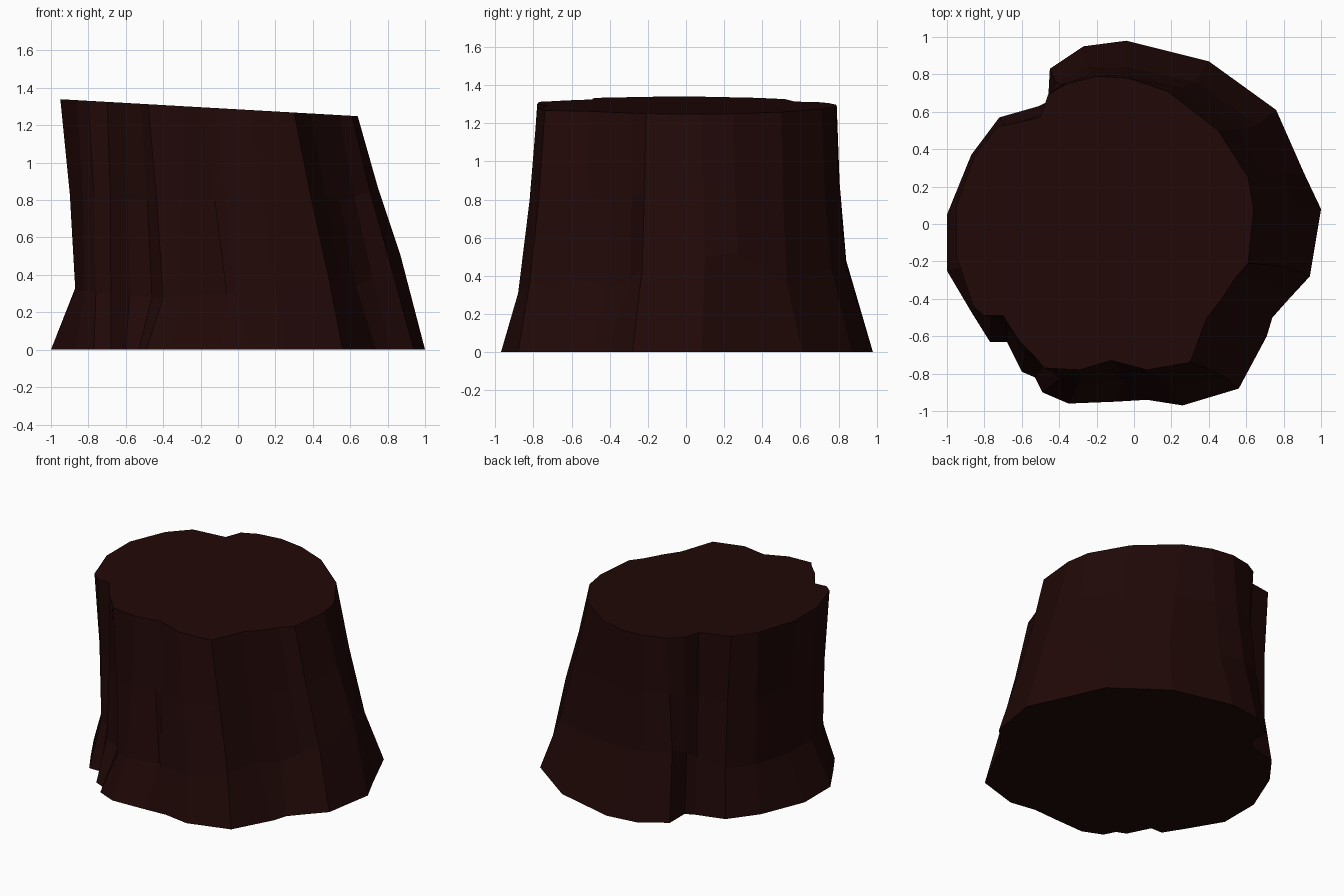
import bpy
import bmesh
from mathutils import Vector

default_cube = bpy.data.objects.get("Cube")
if default_cube:
    bpy.data.objects.remove(default_cube, do_unlink=True)


def make_material(name, colour):
    material = bpy.data.materials.new(name)
    material.use_nodes = True
    material.diffuse_color = colour
    shader = material.node_tree.nodes["Principled BSDF"]
    shader.inputs["Base Color"].default_value = colour
    shader.inputs["Roughness"].default_value = 0.9
    return material


# Outlines in hundredths, counter-clockwise, one point for each bark ridge or groove
root_outline = [
    (100, 8), (91, 27), (76, 61), (40, 87), (-4, 98), (-27, 95), (-45, 83),
    (-45, 66), (-51, 63), (-72, 57), (-87, 37), (-100, 5), (-100, -25), (-87, -47),
    (-77, -63), (-68, -63), (-60, -79), (-53, -82), (-49, -90), (-35, -96), (-10, -95),
    (7, -94), (26, -97), (56, -88), (71, -60), (74, -50), (82, -41), (94, -28),
]
# The waist above the root flare also varies in height
waist_outline = [
    (87, 10, 50), (79, 27, 52), (66, 53, 35), (33, 76, 44), (-4, 84, 45), (-25, 84, 48),
    (-42, 76, 50), (-46, 65, 45), (-50, 58, 40), (-69, 53, 35), (-81, 35, 34),
    (-87, 5, 33), (-87, -22, 32), (-82, -42, 31), (-76, -51, 30), (-68, -55, 30),
    (-58, -70, 29), (-46, -73, 28), (-40, -83, 28), (-30, -87, 29), (-6, -83, 30),
    (-2, -87, 30), (20, -88, 31), (49, -82, 36), (55, -57, 38), (63, -41, 34),
    (72, -29, 38), (82, -23, 44),
]
cut_outline = [
    (64, 8), (61, 25), (45, 50), (18, 71), (-3, 78), (-20, 79), (-36, 75),
    (-46, 69), (-50, 57), (-73, 52), (-85, 37), (-95, 10), (-95, -17), (-86, -44),
    (-80, -49), (-70, -49), (-61, -63), (-52, -72), (-48, -77), (-29, -78), (-19, -75),
    (-12, -73), (7, -78), (30, -74), (39, -50), (47, -40), (54, -29), (61, -21),
]

# Ground ring, root flare, slightly drawn-in trunk and slanted saw cut
roots = [Vector((x / 100, y / 100, 0)) for x, y in root_outline]
waist = [Vector(point) / 100 for point in waist_outline]
cut = [Vector((x / 100, y / 100, 1.285 - 0.057 * x / 100)) for x, y in cut_outline]
trunk = []
for low, high in zip(waist, cut):
    middle = low.lerp(high, 0.5)
    trunk.append(Vector((middle.x * 0.988, middle.y * 0.988, middle.z)))

# Stump: loft the rings together and close both ends
mesh = bmesh.new()
rings = []
for points in (roots, waist, trunk, cut):
    rings.append([mesh.verts.new(point) for point in points])

for lower, upper in zip(rings, rings[1:]):
    for index, corner in enumerate(lower):
        following = (index + 1) % len(lower)
        mesh.faces.new((corner, lower[following], upper[following], upper[index]))
mesh.faces.new(rings[-1])
mesh.faces.new(list(reversed(rings[0])))
bmesh.ops.recalc_face_normals(mesh, faces=mesh.faces)

stump_data = bpy.data.meshes.new("tree_stump")
mesh.to_mesh(stump_data)
mesh.free()
stump_data.materials.append(make_material("dark_brown_bark", (0.0145, 0.0025, 0.0022, 1)))
stump = bpy.data.objects.new("tree_stump", stump_data)
bpy.context.collection.objects.link(stump)
